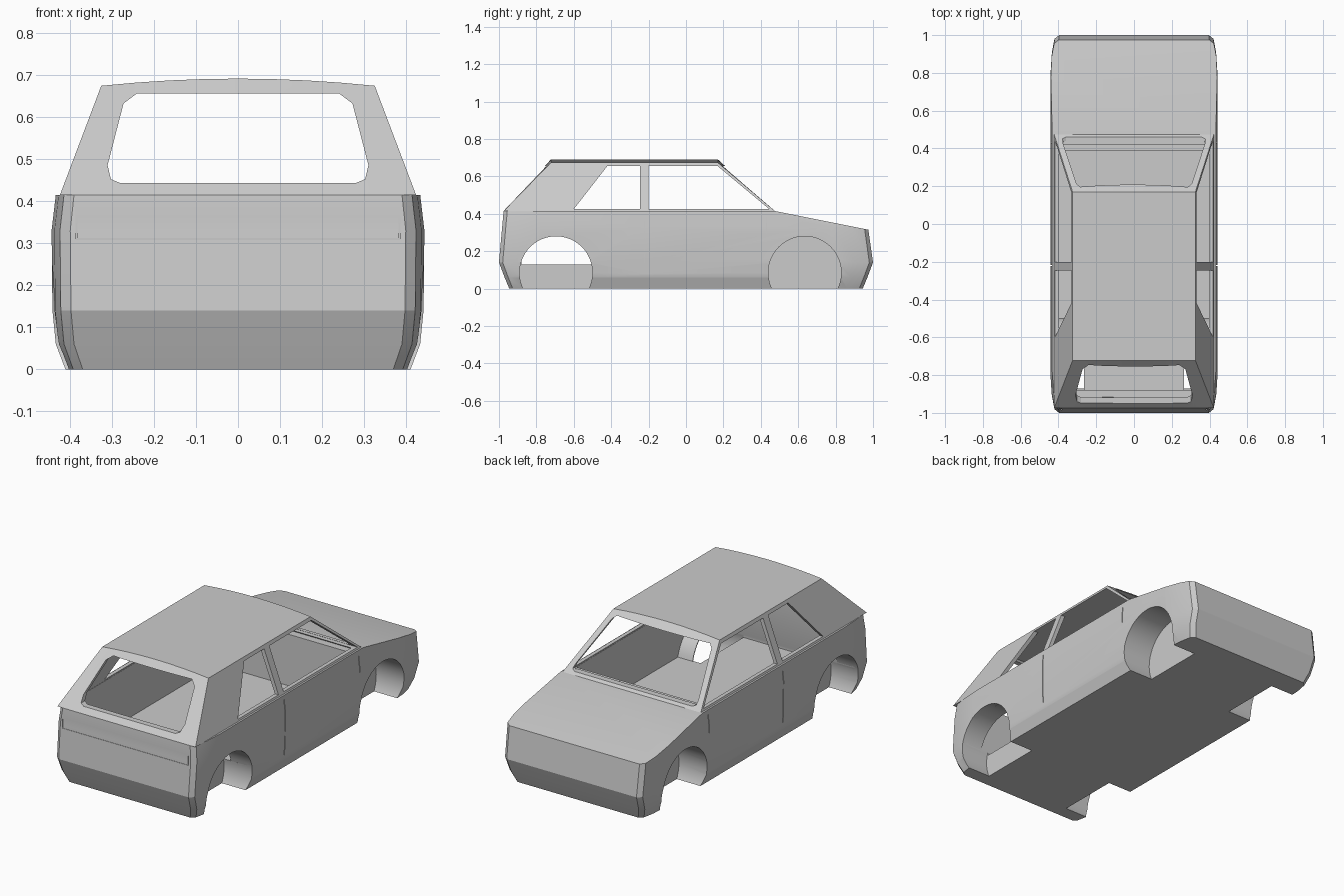
import bpy, bmesh, math
from mathutils import Vector

if "Cube" in bpy.data.objects:
    bpy.data.objects.remove(bpy.data.objects["Cube"])

paint = bpy.data.materials.new("body_grey")
paint.diffuse_color = (0.6, 0.6, 0.6, 1)
paint.use_nodes = True
paint.node_tree.nodes["Principled BSDF"].inputs["Base Color"].default_value = paint.diffuse_color


def make(name, bm):
    bmesh.ops.recalc_face_normals(bm, faces=bm.faces)
    me = bpy.data.meshes.new(name)
    bm.to_mesh(me)
    bm.free()
    ob = bpy.data.objects.new(name, me)
    bpy.context.collection.objects.link(ob)
    me.materials.append(paint)
    return ob


def loft(name, rings, keep=None):
    """Closed solid through rings of equal point count."""
    bm = bmesh.new()
    rows = [[bm.verts.new(p) for p in r] for r in rings]
    n = len(rows[0])
    for a, b in zip(rows, rows[1:]):
        for i in range(n):
            j = (i + 1) % n
            bm.faces.new((a[i], a[j], b[j], b[i]))
    bm.faces.new(rows[0])
    bm.faces.new(rows[-1])
    if keep:
        keep(bm)
    return make(name, bm)


def prism(name, pts, axis, lo, hi):
    """Extrude a 2D outline along x (points are y,z) or y (points are x,z)."""
    at = (lambda p, d: (d, p[0], p[1])) if axis == 'x' else (lambda p, d: (p[0], d, p[1]))
    return loft(name, [[at(p, d) for p in pts] for d in (lo, hi)])


def box(name, x0, x1, y0, y1, z0, z1):
    return prism(name, [(y0, z0), (y1, z0), (y1, z1), (y0, z1)], 'x', x0, x1)


def cut(ob, *cutters):
    for c in cutters:
        m = ob.modifiers.new("cut", 'BOOLEAN')
        m.operation, m.solver, m.object = 'DIFFERENCE', 'EXACT', c
        bpy.context.view_layer.objects.active = ob
        bpy.ops.object.modifier_apply(modifier=m.name)
        bpy.data.objects.remove(c)


def mirrored(half):
    return half + [(-x, z) for x, z in reversed(half)]


def circle(cy, cz, r, n=48):
    return [(cy + r * math.cos(2 * math.pi * i / n), cz + r * math.sin(2 * math.pi * i / n))
            for i in range(n)]


# Lower body: rounded plan outline lofted upward, then sliced along the bonnet
corner = [(1, 0.8), (0.985, 0.91), (0.955, 0.98), (0.9, 1.0)]
levels = [(0, .41, .945, .945), (.06, .433, .97, .97), (.14, .441, 1, 1),
          (.33, .443, .983, .973), (.415, .433, .975, .961)]


def body_ring(z, w, back, front):
    f = [(x * w, y * front) for x, y in corner]
    b = [(x * w, -y * back) for x, y in corner]
    right = b[::-1] + f
    return [(x, y, z) for x, y in right + [(-x, y) for x, y in reversed(right)]]


def slice_bonnet(bm):
    bmesh.ops.bisect_plane(bm, geom=bm.verts[:] + bm.edges[:] + bm.faces[:], dist=1e-5,
                           plane_co=Vector((0, .475, .415)),
                           plane_no=Vector((0, .1, .5)).normalized(), clear_outer=True)
    bmesh.ops.holes_fill(bm, edges=[e for e in bm.edges if e.is_boundary], sides=0)


body = loft("lower_body", [body_ring(*l) for l in levels], slice_bonnet)

# Cabin tub, wheel wells
cut(body, box("tub_cutter", -.40, .40, -.88, .39, .13, .6))
for y in (-.695, .635):
    for s in (-1, 1):
        cut(body, prism("well_cutter", circle(y, .085, .195), 'x', s * .265, s * .6))

# Door and hatch seams
for s in (-1, 1):
    for y in (-.22, .43):
        cut(body, box("seam_cutter", s * .435, s * .5, y - .002, y + .002, .29 if y > 0 else .08, .41))
    cut(body, box("seam_cutter", s * .382, s * .386, -1.05, -.98, .31, .41))
cut(body, box("seam_cutter", -.386, .386, -1.05, -.983, .308, .312))

# Rear wheel arch liners inside the cabin
for s, side in ((-1, "left"), (1, "right")):
    arc = [math.pi * (.07 + .86 * i / 24) for i in range(25)]
    outline = [(-.695 + r * math.cos(a), .085 + r * math.sin(a))
               for r, seq in ((.195, arc), (.2, arc[::-1])) for a in seq]
    prism("arch_liner_" + side, outline, 'x', s * .31, s * .41)


# Cabin upper: tapered shell with a crowned roof
def cabin_ring(hw, y0, y1, z, crown, n=8):
    xs = [hw - 2 * hw * i / n for i in range(n + 1)]
    row = [(x, z + crown * (1 - (x / hw) ** 2)) for x in xs]
    return [(x, y0, h) for x, h in row] + [(x, y1, h) for x, h in reversed(row)]


cabin = loft("cabin_shell", [cabin_ring(.423, -.975, .475, .415, 0),
                             cabin_ring(.325, -.722, .17, .674, .017)])
cut(cabin, loft("cabin_cutter", [cabin_ring(.411, -.965, .46, .39, 0),
                                 cabin_ring(.307, -.715, .155, .656, .014)]))

# Window openings: quarter window, door window, hatch window, windscreen
cut(cabin,
    prism("window_cutter", [(-.6, .425), (-.245, .425), (-.245, .656), (-.42, .656)], 'x', -1, 1),
    prism("window_cutter", [(-.2, .425), (.445, .425), (.168, .656), (-.2, .656)], 'x', -1, 1),
    prism("window_cutter", mirrored([(.28, .443), (.302, .452), (.31, .485), (.272, .632), (.24, .656)]),
          'y', -1.2, -.5),
    prism("window_cutter", mirrored([(.36, .428), (.378, .436), (.376, .455), (.305, .64), (.285, .656)]),
          'y', .1, .7))

# Keep creases crisp, smooth the round corners and arches
for ob in list(bpy.context.scene.objects):
    bpy.ops.object.select_all(action='DESELECT')
    ob.select_set(True)
    bpy.context.view_layer.objects.active = ob
    bpy.ops.object.shade_smooth_by_angle(angle=math.radians(20))
